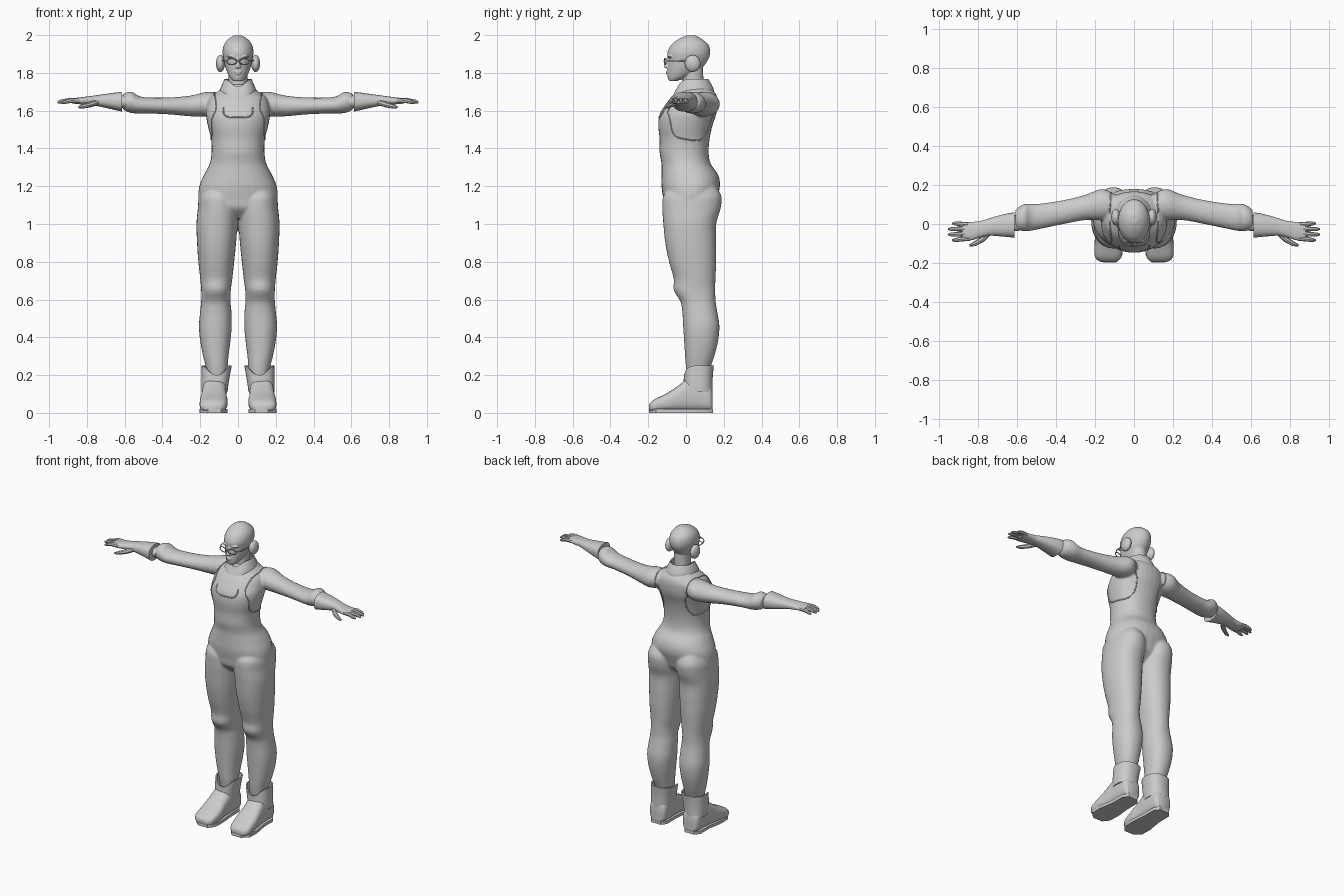
import bpy, bmesh, math
from mathutils import Vector
from mathutils.bvhtree import BVHTree

cube = bpy.data.objects.get("Cube")
if cube:
    bpy.data.objects.remove(cube, do_unlink=True)

CM = 0.01  # all tables are in hundredths of a unit
grey = bpy.data.materials.new("plain grey")
grey.use_nodes = True
colour = (0.6, 0.6, 0.6, 1)
grey.diffuse_color = colour
grey.node_tree.nodes["Principled BSDF"].inputs["Base Color"].default_value = colour


def spline(rows, steps):
    """Smooth the rows of a section table."""
    out = []
    for i in range(len(rows) - 1):
        a, b = rows[max(i - 1, 0)], rows[i]
        c, d = rows[i + 1], rows[min(i + 2, len(rows) - 1)]
        for k in range(steps):
            t = k / steps
            out.append([q + t / 2 * (r - p + t * (2*p - 5*q + 4*r - s + t * (3*q - p - 3*r + s)))
                        for p, q, r, s in zip(a, b, c, d)])
    return out + [rows[-1]]


def loft(bm, axis, rows, side=1, power=2.0, steps=4, sides=32, caps=True, drop=0):
    """Skin sections given as position, low and high of both other axes."""
    rings = []
    for pos, a0, a1, b0, b1 in spline(rows, steps):
        ring = []
        for i in range(sides):
            turn = 2 * math.pi * i / sides
            c, s = math.cos(turn), math.sin(turn)
            a = (a0 + a1 + (a1 - a0) * math.copysign(abs(c) ** (2 / power), c)) / 2
            b = (b0 + b1 + (b1 - b0) * math.copysign(abs(s) ** (2 / power), s)) / 2
            x, y, z = {"x": (pos, a, b), "y": (a, pos, b), "z": (a, b, pos)}[axis]
            z -= drop * max(0, -s) ** 4
            ring.append(bm.verts.new((x * side * CM, y * CM, z * CM)))
        rings.append(ring)
    for low, high in zip(rings, rings[1:]):
        for i in range(sides):
            j = (i + 1) % sides
            bm.faces.new((low[i], low[j], high[j], high[i]))
    if caps:
        bm.faces.new(rings[0])
        bm.faces.new(rings[-1])


def finish(obj):
    obj.data.materials.clear()
    obj.data.materials.append(grey)
    bpy.ops.object.select_all(action='DESELECT')
    obj.select_set(True)
    bpy.context.view_layer.objects.active = obj
    bpy.ops.object.shade_smooth_by_angle(angle=math.radians(40))
    return obj


def build(bm, name, voxel=0, relax=3, thickness=0):
    """Turn a bmesh into an object, fused into one skin if a voxel size is given."""
    bmesh.ops.recalc_face_normals(bm, faces=bm.faces)
    mesh = bpy.data.meshes.new(name)
    bm.to_mesh(mesh)
    bm.free()
    obj = bpy.data.objects.new(name, mesh)
    bpy.context.collection.objects.link(obj)
    if voxel:
        fuse = obj.modifiers.new("fuse", 'REMESH')
        fuse.mode, fuse.voxel_size = 'VOXEL', voxel
        soft = obj.modifiers.new("soften", 'SMOOTH')
        soft.factor, soft.iterations = 0.5, relax
    if thickness:
        shell = obj.modifiers.new("thickness", 'SOLIDIFY')
        shell.thickness, shell.offset = thickness, 0
    if obj.modifiers:
        bake(obj)
    return finish(obj)


def bake(obj):
    graph = bpy.context.evaluated_depsgraph_get()
    graph.update()
    mesh = bpy.data.meshes.new_from_object(obj.evaluated_get(graph))
    obj.modifiers.clear()
    obj.data = mesh


def tube(name, points, radius, taper=None, cyclic=False):
    """Round cord through points."""
    curve = bpy.data.curves.new(name, 'CURVE')
    curve.dimensions, curve.bevel_depth = '3D', radius
    curve.bevel_resolution, curve.use_fill_caps = 2, True
    line = curve.splines.new('POLY')
    line.points.add(len(points) - 1)
    line.use_cyclic_u = cyclic
    for i, (point, co) in enumerate(zip(line.points, points)):
        point.co = (*co, 1)
        point.radius = taper[i] if taper else 1
    obj = bpy.data.objects.new(name, curve)
    bpy.context.collection.objects.link(obj)
    bpy.ops.object.select_all(action='DESELECT')
    obj.select_set(True)
    bpy.context.view_layer.objects.active = obj
    bpy.ops.object.convert(target='MESH')
    return finish(bpy.context.object)


def ball(bm, place, size):
    made = bmesh.ops.create_uvsphere(bm, u_segments=24, v_segments=14, radius=1)
    for v in made["verts"]:
        v.co = Vector(p + c * s for p, c, s in zip(place, v.co, size)) * CM


# Jumpsuit: torso, legs and sleeves fused together
TORSO = [(z, -w, w, f, b) for z, w, f, b in (
    (103, 12, -6, 9), (108, 19, -11, 14), (113, 21, -12, 16), (120, 20.5, -13, 18),
    (126, 18, -13, 17), (132, 15, -13, 13), (138, 14, -14, 12), (145, 14.3, -14, 12.5),
    (152, 16, -14.7, 14), (158, 17, -14, 16), (163, 16.5, -11, 16.7), (167, 15, -8, 16.5),
    (170, 11, -5, 15), (174, 6, -2, 11))]
LEG = [(17, 6, 16, 1, 12), (24, 5.5, 17, 0, 13), (30, 5, 18.5, -.5, 15), (38, 4, 20, -1, 17),
       (46, 3.3, 20.7, -1.5, 17.7), (54, 3.5, 20, -2, 16.5), (59, 4, 19.5, -3, 15.7),
       (65, 3.8, 19.5, -6.5, 15.5), (71, 3, 20, -6.5, 15.6), (80, 2, 21, -9, 16),
       (90, 1, 21.7, -11, 16), (100, .3, 22, -12, 16), (108, 0, 21.3, -12.5, 18.3),
       (115, 1, 20.5, -12, 18.7), (121, 5, 17, -7, 15)]
SLEEVE = [(8, 4, 14, 159, 169), (16, 2, 18, 157, 170), (25, 2, 15, 157, 168),
          (36, 0, 12.3, 158, 167), (48, -2.5, 10.5, 158.5, 167), (53, -3.5, 10.5, 158.5, 168),
          (56, -3.7, 10.3, 158.7, 170), (59, -3.3, 9, 159.5, 169.7), (61, -2.5, 7, 161, 168.5)]
bm = bmesh.new()
loft(bm, "z", TORSO, power=2.2)
for side in (1, -1):
    loft(bm, "z", LEG, side, 2.2)
    loft(bm, "x", SLEEVE, side)
suit = build(bm, "jumpsuit", 0.007, 5)
skin = BVHTree.FromPolygons([v.co for v in suit.data.vertices],
                            [p.vertices for p in suit.data.polygons])


def seam(name, points, cyclic=False):
    """Cord laid on the jumpsuit."""
    path = [skin.find_nearest(Vector(p) * CM)[0] for p in spline(points, 6)]
    tube(name, path, 0.004, cyclic=cyclic)


seam("bib_neckline", [(x, -14, z) for x, z in (
    (-9, 164), (-8.5, 160), (-6, 157), (0, 156.5), (6, 157), (8.5, 160), (9, 164))])
for side, label in ((1, "left"), (-1, "right")):
    seam(label + "_armhole_seam", [(x * side, y, z) for x, y, z in (
        (13, -3, 169), (14, -12, 163), (14.5, -9, 155), (15, -7, 147), (15, 2, 144.5),
        (13, 10, 144.5), (10, 15, 150), (11, 17, 160), (12, 14, 168), (13, -3, 169))])

# Shirt collar, open and dipping at the front
bm = bmesh.new()
loft(bm, "z", [(167, -10, 10, -7.5, 15), (171, -8, 8, -6, 13.5), (176.5, -6.8, 6.8, -4, 11.5)],
     caps=False, drop=5)
loft(bm, "z", [(169, -9.5, 9.5, -7.5, 14.5), (172, -8.8, 8.8, -6.5, 14),
               (176.5, -6.8, 6.8, -4, 11.5)], caps=False, drop=4)
build(bm, "shirt_collar", thickness=0.008)

# Head and neck with nose, lips and brow
bm = bmesh.new()
loft(bm, "z", [(z, -w, w, f, b) for z, w, f, b in (
    (175.7, 2.5, -9, -5), (178, 4.5, -9.8, 2), (182, 6.4, -9.8, 8), (187, 7.6, -9.6, 11.7),
    (191, 8.2, -9.8, 12.8), (195, 7.4, -7.7, 11.8), (198, 5, -3.8, 8.3), (199.8, 2, .5, 5))])
loft(bm, "z", [(165, -6, 6, -3, 11), (172, -5, 5, -2, 9.5), (184, -5, 5, -1.5, 9)])
loft(bm, "z", [(182.5, -1.5, 1.5, -11.2, -8), (183.5, -1.4, 1.4, -11.6, -8),
               (188, -.7, .7, -10.2, -8)])
for place, size in (((0, -9.6, 180.6), (2, 1, .6)), ((0, -9.6, 179.6), (1.6, 1, .6)),
                    ((3, -8.3, 188.6), (2.8, 1.4, .7)), ((-3, -8.3, 188.6), (2.8, 1.4, .7))):
    ball(bm, place, size)
build(bm, "head", 0.004, 3)

for side, label in ((1, "left"), (-1, "right")):
    # Ear cup
    bm = bmesh.new()
    ball(bm, (9.3 * side, 3.5, 185), (2.4, 4.2, 4.5))
    build(bm, label + "_ear_cup")

    # Glasses: rim and temple bar
    rim = [(CM * side * (3.4 + 2.6 * math.cos(t)), CM * (-11 + .5 * math.cos(t)),
            CM * (186 + 1.6 * math.sin(t))) for t in (math.tau * i / 20 for i in range(20))]
    tube(label + "_glasses_rim", rim, 0.003, cyclic=True)
    tube(label + "_glasses_temple", [(side * 0.06, -0.105, 1.863), (side * 0.078, -0.07, 1.863),
                                     (side * 0.083, 0.02, 1.865)], 0.003)

    # Bare wrist between sleeve and gauntlet
    bm = bmesh.new()
    loft(bm, "x", [(59, -3.5, 5, 161, 168), (66, -4, 4, 162, 168)], side)
    build(bm, label + "_wrist")

    # Gauntlet with flared cuff
    bm = bmesh.new()
    loft(bm, "x", [(61.5, -7, 6, 159.5, 170), (67, -6.5, 5, 160.8, 169.3),
                   (74, -6, 3, 162.3, 168.3), (79, -7, 1.5, 163, 167.6),
                   (84, -8.4, 1, 163.4, 167), (88, -8, .5, 163.8, 166.5)], side, 2.4)
    build(bm, label + "_gauntlet")

    # Fingers and thumb
    for name, start, end, lift in (("index", -7.3, -8.3, 0), ("middle", -4.9, -5.4, .3),
                                   ("ring", -2.5, -2.6, .3), ("little", -.4, .3, 0)):
        reach = 95.5 - (2 if name in ("index", "little") else 0)
        path = [(84, start, 165.2), (89, (start + end) / 2, 165.3 + lift),
                (reach - 1.5, end, 164.5 + lift), (reach, end, 164 + lift)]
        tube(label + "_" + name + "_finger", [Vector((x * side, y, z)) * CM for x, y, z in path],
             0.0125, (1, 1, .8, .35))
    path = [(74, -4, 164.5), (78, -8, 163.3), (82, -10.3, 162.3), (84.5, -11, 161.8)]
    tube(label + "_thumb", [Vector((x * side, y, z)) * CM for x, y, z in path],
         0.015, (1, 1, .8, .35))

    # Boot: foot, ankle shaft notched at the front, flat sole
    bm = bmesh.new()
    loft(bm, "y", [(-19.5, 9, 17, 1, 4.5), (-17, 6.5, 20, .6, 7), (-10, 5.5, 20.2, .6, 10.5),
                   (-4, 6, 19.5, .6, 14.5), (1, 6, 19, .6, 18), (8, 6, 18.5, .6, 18),
                   (12.5, 6.5, 18, .6, 15), (14, 8, 16.5, 1, 12)], side, 2.8)
    build(bm, label + "_boot")
    bm = bmesh.new()
    loft(bm, "z", [(11, 6, 19, -1, 13.7), (18, 5, 19, -1, 13.7), (25, 3.7, 18.8, -.7, 14.3)],
         side, 2.4, caps=False, drop=5)
    build(bm, label + "_boot_shaft", thickness=0.008)
    bm = bmesh.new()
    sole = [(x, y) for x, y in ((9, -19.7), (16, -19.7), (20, -16), (20.3, -9), (18.5, 2),
                                (18.5, 11), (16, 14.2), (9, 14.2), (6.5, 11), (6.5, 2),
                                (5.5, -9), (6, -16))]
    face = bm.faces.new([bm.verts.new((x * side * CM, y * CM, 0)) for x, y in sole])
    top = bmesh.ops.extrude_face_region(bm, geom=[face])
    bmesh.ops.translate(bm, vec=(0, 0, 0.02),
                        verts=[g for g in top["geom"] if isinstance(g, bmesh.types.BMVert)])
    build(bm, label + "_boot_sole")

tube("glasses_bridge", [(-0.009, -0.115, 1.864), (0.009, -0.115, 1.864)], 0.003)
